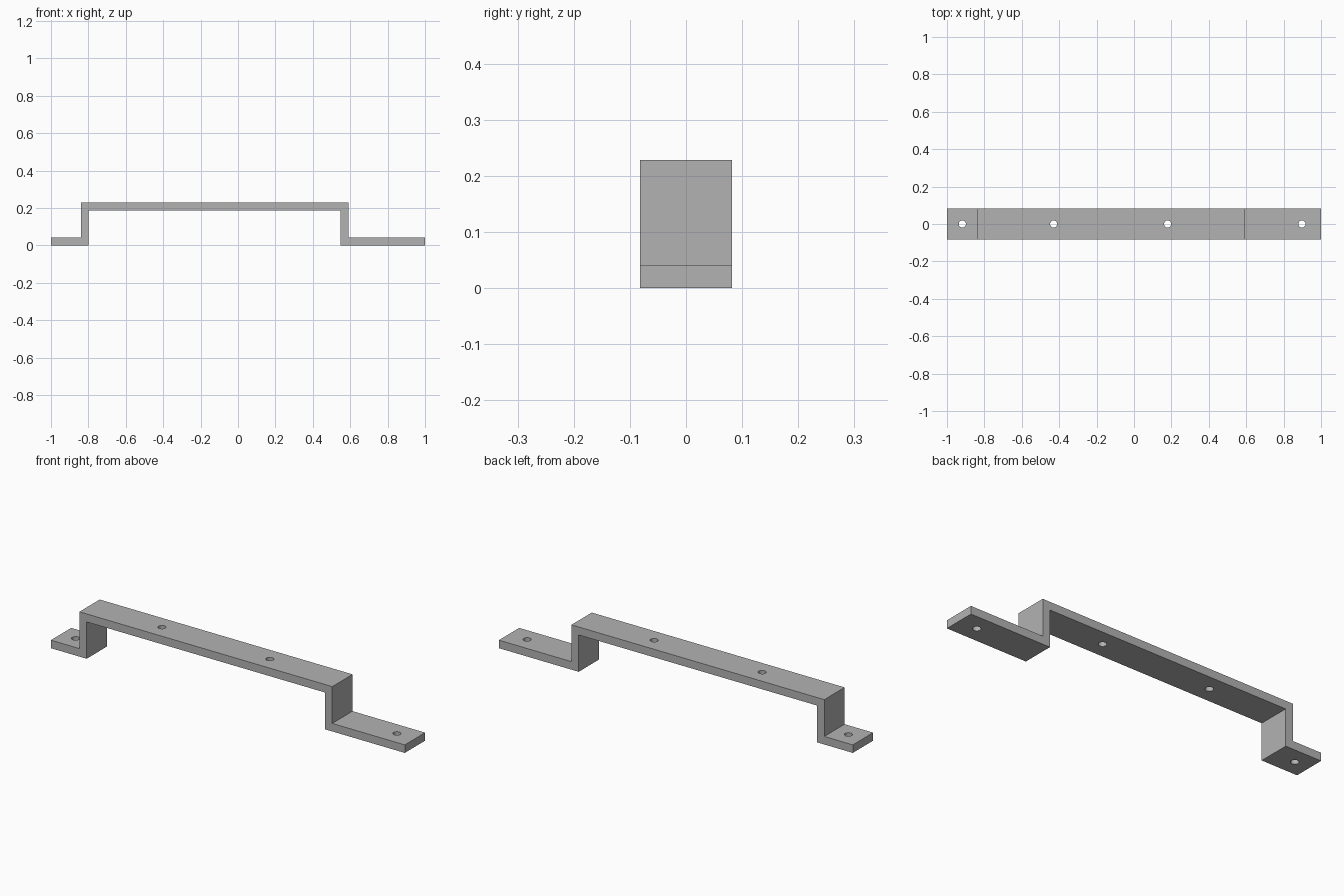
import bpy
import bmesh

cube = bpy.data.objects.get("Cube")
if cube:
    bpy.data.objects.remove(cube, do_unlink=True)

HALF_WIDTH = 0.082
THICK = 0.041
TOP = 0.229
HOLE_RADIUS = 0.019

# Plain grey metal
grey = bpy.data.materials.new("grey metal")
grey.use_nodes = True
colour = (0.45, 0.45, 0.45, 1)
grey.diffuse_color = colour
grey.node_tree.nodes["Principled BSDF"].inputs["Base Color"].default_value = colour


def add_object(name, bm):
    bmesh.ops.recalc_face_normals(bm, faces=bm.faces)
    mesh = bpy.data.meshes.new(name)
    bm.to_mesh(mesh)
    bm.free()
    mesh.materials.append(grey)
    obj = bpy.data.objects.new(name, mesh)
    bpy.context.collection.objects.link(obj)
    return obj


# Bent strap: side profile extruded across its width
profile = [
    (-1, 0), (-0.798, 0), (-0.798, TOP - THICK), (0.549, TOP - THICK),
    (0.549, 0), (1, 0), (1, THICK), (0.59, THICK),
    (0.59, TOP), (-0.839, TOP), (-0.839, THICK), (-1, THICK),
]
bm = bmesh.new()
side = bm.faces.new([bm.verts.new((x, -HALF_WIDTH, z)) for x, z in profile])
extruded = bmesh.ops.extrude_face_region(bm, geom=[side], use_keep_orig=True)
moved = [v for v in extruded["geom"] if isinstance(v, bmesh.types.BMVert)]
bmesh.ops.translate(bm, verts=moved, vec=(0, 2 * HALF_WIDTH, 0))
strap = add_object("mounting_bracket", bm)

# Screw holes through both feet and the raised bar
bm = bmesh.new()
for x in (-0.918, -0.43, 0.18, 0.898):
    drill = bmesh.ops.create_cone(
        bm, cap_ends=True, segments=32, radius1=HOLE_RADIUS,
        radius2=HOLE_RADIUS, depth=1)
    bmesh.ops.translate(bm, verts=drill["verts"], vec=(x, 0, 0))
cutter = add_object("screw_hole_cutter", bm)
cutter.hide_render = True
cutter.hide_viewport = True

holes = strap.modifiers.new("screw holes", "BOOLEAN")
holes.operation = "DIFFERENCE"
holes.solver = "EXACT"
holes.object = cutter
